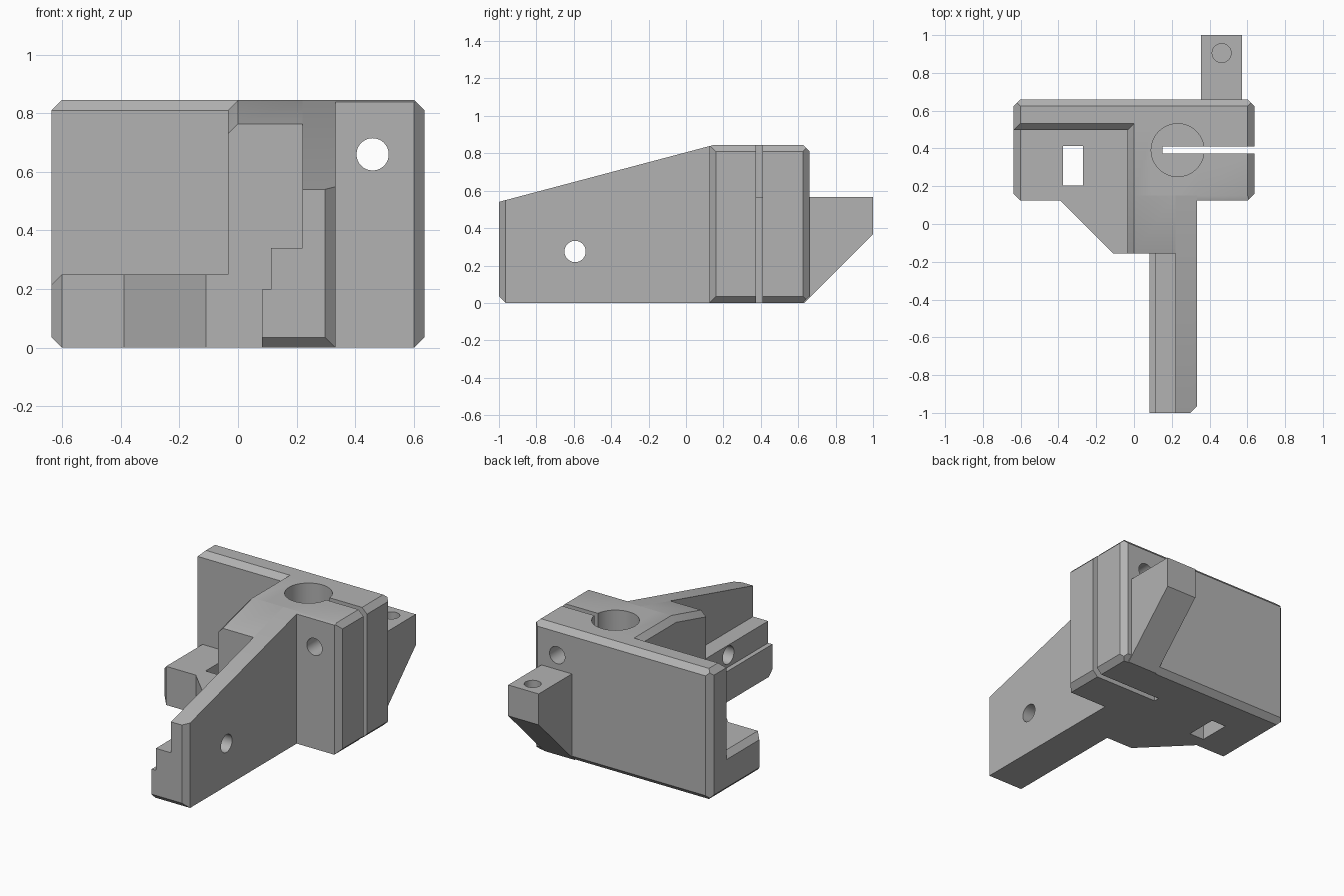
import bpy
import bmesh
from mathutils import Vector

if "Cube" in bpy.data.objects:
    bpy.data.objects.remove(bpy.data.objects["Cube"], do_unlink=True)

W, TOP, BACK, FRONT, C = 0.637, 0.845, 0.66, 0.125, 0.035
GRADE = 0.265          # rise of the sloping top per unit of y

grey = bpy.data.materials.new("plain grey")
grey.use_nodes = True
grey.diffuse_color = (0.45, 0.45, 0.45, 1)
grey.node_tree.nodes["Principled BSDF"].inputs["Base Color"].default_value = grey.diffuse_color


def finish(name, bm):
    bmesh.ops.recalc_face_normals(bm, faces=bm.faces)
    mesh = bpy.data.meshes.new(name)
    bm.to_mesh(mesh)
    bm.free()
    mesh.materials.append(grey)
    ob = bpy.data.objects.new(name, mesh)
    bpy.context.collection.objects.link(ob)
    return ob


def block(name, x, y, z, bevels=(), planes=()):
    """Box trimmed by edge bevels (sign directions) and by free planes (point, normal)."""
    bm = bmesh.new()
    bmesh.ops.create_cube(bm, size=1)
    spans = (x, y, z)
    for v in bm.verts:
        v.co = [s[0] if c < 0 else s[1] for c, s in zip(v.co, spans)]
    cuts = list(planes)
    for d in bevels:
        corner = Vector([s[1] if k > 0 else s[0] for k, s in zip(d, spans)])
        n = Vector(d)
        cuts.append((corner - n * C / 2, n))
    for point, normal in cuts:
        geom = bm.verts[:] + bm.edges[:] + bm.faces[:]
        cut = bmesh.ops.bisect_plane(bm, geom=geom, plane_co=point, plane_no=normal, clear_outer=True)
        edges = [e for e in cut["geom_cut"] if isinstance(e, bmesh.types.BMEdge)]
        bmesh.ops.holes_fill(bm, edges=[e for e in edges if e.is_boundary])
    return finish(name, bm)


def rod(name, centre, radius, length, axis):
    bm = bmesh.new()
    bmesh.ops.create_cone(bm, cap_ends=True, segments=64, radius1=radius, radius2=radius, depth=length)
    turn = Vector((0, 0, 1)).rotation_difference(Vector(axis)).to_matrix()
    bmesh.ops.rotate(bm, verts=bm.verts, matrix=turn)
    bmesh.ops.translate(bm, verts=bm.verts, vec=centre)
    return finish(name, bm)


def combine(body, other, operation):
    other.hide_render = True
    mod = body.modifiers.new(other.name, "BOOLEAN")
    mod.operation, mod.solver, mod.object = operation, "EXACT", other
    bpy.context.view_layer.objects.active = body
    bpy.ops.object.modifier_apply(modifier=mod.name)
    bpy.data.objects.remove(other, do_unlink=True)


ridge = Vector((0, 0.15, TOP))
slope = (ridge, Vector((0, -GRADE, 1)))
slope_bevel = (ridge, Vector((-1, -GRADE, 1)))
flat_bevel = (ridge, Vector((-1, 0, 1)))
right_edges = [(1, 0, 1), (1, 0, -1), (1, -1, 0)]
left_edges = [(-1, 0, 1), (-1, 0, -1), (-1, -1, 0)]
wall_edges = [(0, 1, 1), (0, 1, -1), (0, -1, 1)] + [(sx, sy, sz) for sx in (-1, 1)
                                                  for sy, sz in ((1, 0), (0, 1), (0, -1))]

# Back wall, clamp and sloping centre
body = block("bracket_body", (-W, W), (0.497, BACK), (0, TOP), wall_edges)
parts = [
    block("clamp", (0.1, W), (FRONT, 0.6), (0, TOP), right_edges, [slope]),
    block("centre", (-C, 0.22), (-0.155, 0.58), (0, TOP), (), [slope, slope_bevel, flat_bevel]),
    # Low ledge and its angled gusset
    block("ledge", (-W, 0.05), (FRONT, 0.56), (0, 0.25), left_edges),
    block("gusset", (-0.5, 0.07), (-0.155, 0.3), (0, 0.25), (),
          [(Vector((-0.39, FRONT, 0)), Vector((-1, -1, 0)))]),
    # Rear lug with a sloping underside
    block("rear_lug", (0.355, 0.573), (0.6, 1), (0, 0.567), (),
          [(Vector((0, 1, 0.367)), Vector((0, 1, -1)))]),
]
# Stepped front arm
for label, left, height in (("upper", 0.22, TOP), ("middle", 0.112, 0.34), ("lower", 0.082, 0.198)):
    parts.append(block("arm_" + label, (left, 0.333), (-1, 0.3), (0, height),
                       [(1, -1, 0), (0, -1, -1)], [slope]))
for part in parts:
    combine(body, part, "UNION")

# Bores, clamp slot and ledge window
bore_y = 0.391
for cutter in (
    rod("main_bore", (0.231, bore_y, 0.867), 0.14, 0.6, (0, 0, 1)),
    rod("clamp_bolt_hole", (0.46, 0.4, 0.66), 0.055, 2, (0, 1, 0)),
    rod("arm_hole", (0.2, -0.593, 0.275), 0.057, 1, (1, 0, 0)),
    rod("lug_hole", (0.464, 0.905, 0.567), 0.05, 0.3, (0, 0, 1)),
    block("clamp_slot", (0.15, 1), (bore_y - 0.018, bore_y + 0.018), (-1, 1)),
    block("ledge_window", (-0.376, -0.271), (0.205, 0.412), (-1, 0.4)),
):
    combine(body, cutter, "DIFFERENCE")

bpy.ops.object.select_all(action="DESELECT")
body.select_set(True)
bpy.context.view_layer.objects.active = body
bpy.ops.object.shade_smooth_by_angle(angle=0.5)
